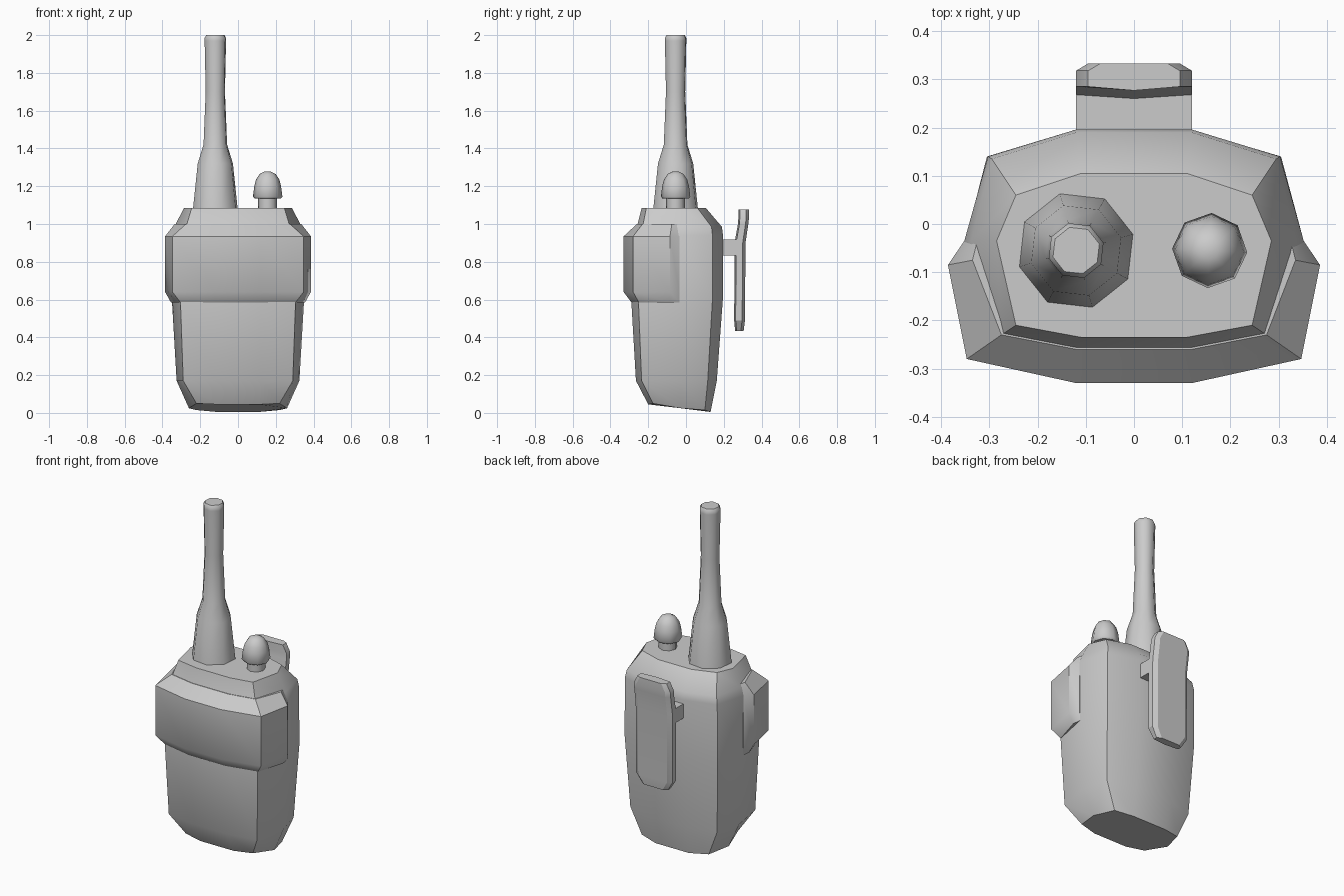
import bpy, bmesh, math

if "Cube" in bpy.data.objects:
    bpy.data.objects.remove(bpy.data.objects["Cube"])


def loft(name, rings, angle=38):
    """Skin a stack of equal-length point rings and cap both ends."""
    bm = bmesh.new()
    rows = [[bm.verts.new(p) for p in ring] for ring in rings]
    n = len(rows[0])
    for a, b in zip(rows, rows[1:]):
        for i in range(n):
            j = (i + 1) % n
            bm.faces.new((a[i], a[j], b[j], b[i]))
    bm.faces.new(rows[0][::-1])
    bm.faces.new(rows[-1])
    bmesh.ops.remove_doubles(bm, verts=bm.verts, dist=0.0005)
    bmesh.ops.recalc_face_normals(bm, faces=bm.faces)
    mesh = bpy.data.meshes.new(name)
    bm.to_mesh(mesh)
    bm.free()
    obj = bpy.data.objects.new(name, mesh)
    bpy.context.collection.objects.link(obj)
    bpy.ops.object.select_all(action='DESELECT')
    obj.select_set(True)
    bpy.context.view_layer.objects.active = obj
    bpy.ops.object.shade_smooth_by_angle(angle=math.radians(angle))
    return obj


def mirrored(half, z):
    """Close a right-hand outline across x = 0 at height z (number or function of x, y)."""
    pts = half + [(-x, y) for x, y in reversed(half)]
    return [(x, y, z(x, y) if callable(z) else z) for x, y in pts]


def turned(name, cx, cy, profile, turn, sides=8):
    """Faceted turned part from a (radius, z) profile."""
    angles = [math.radians(turn) + math.tau * i / sides for i in range(sides)]
    return loft(name, [[(cx + r * math.cos(a), cy + r * math.sin(a), z) for a in angles]
                       for r, z in profile], 50)


# Body: tapered housing, back to front outlines, with a slanted underside
def underside(x, y):
    return 0.005 + max(0, -y) * 0.2 + max(0, abs(x) - 0.12) * 0.1


loft("body", [
    mirrored([(.11, .13), (.22, .10), (.26, -.03), (.22, -.175), (.11, -.2)], underside),
    mirrored([(.12, .163), (.285, .115), (.325, -.035), (.29, -.235), (.12, -.265)], 0.17),
    mirrored([(.12, .195), (.305, .14), (.35, -.035), (.305, -.252), (.12, -.29)], 0.6),
    mirrored([(.12, .196), (.303, .14), (.352, -.035), (.30, -.245), (.12, -.28)], 0.94),
    mirrored([(.12, .19), (.295, .135), (.338, -.035), (.275, -.23), (.12, -.26)], 0.985),
    mirrored([(.11, .105), (.245, .06), (.285, -.035), (.245, -.21), (.11, -.235)], 1.085),
])

# Raised collar wrapping the front and sides
bulge = [(.352, -.035), (.386, -.085), (.347, -.28), (.12, -.33)]
loft("front_collar", [
    mirrored([(.349, -.035), (.355, -.085), (.305, -.25), (.12, -.289)], 0.585),
    mirrored(bulge, 0.64),
    mirrored(bulge, 0.935),
    mirrored([(.325, -.035), (.335, -.075), (.275, -.23), (.12, -.26)], 1.0),
])

# Antenna and control knob
turned("antenna", -.12, -.055, [(.123, 1.08), (.097, 1.32), (.065, 1.42), (.053, 1.7),
                                (.059, 1.97), (.059, 1.985), (.05, 2.0)], 16)
turned("knob_stem", .157, -.055, [(.05, 1.08), (.05, 1.15)], -3)
turned("knob_cap", .157, -.055, [(.07, 1.135), (.078, 1.145), (.071, 1.2), (.062, 1.235),
                                 (.042, 1.265), (.018, 1.277)], -3)


# Belt clip: chamfered plate flaring away at the top, on a bracket
def clip_ring(z, w, inner, outer):
    return mirrored([(0, inner), (w, inner + .008), (w, outer - .015), (w - .025, outer)], z)


loft("belt_clip", [clip_ring(*r) for r in [
    (.433, .085, .26, .305), (.49, .12, .255, .312), (.9, .12, .257, .315),
    (1.0, .12, .275, .33), (1.03, .12, .277, .333), (1.077, .095, .277, .333)]], 30)
loft("clip_bracket", [mirrored([(.12, .27), (.12, .15)], z) for z in (.833, .918)])
